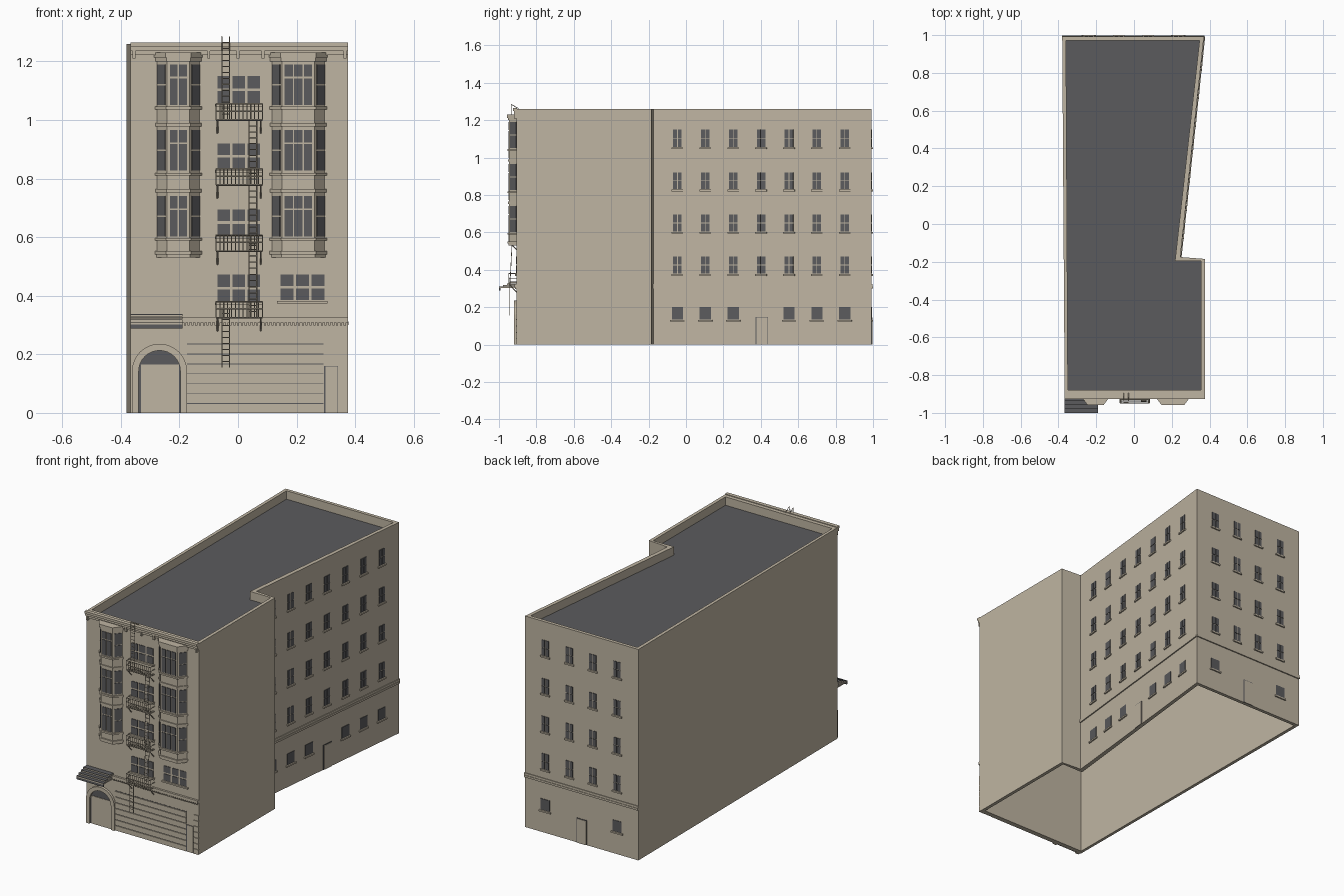
import bpy, bmesh
from math import sin, cos, pi
from mathutils import Vector

cube = bpy.data.objects.get("Cube")
if cube:
    bpy.data.objects.remove(cube, do_unlink=True)


def material(name, rgb):
    m = bpy.data.materials.new(name)
    m.use_nodes = True
    m.diffuse_color = (*rgb, 1)
    bsdf = m.node_tree.nodes["Principled BSDF"]
    bsdf.inputs["Base Color"].default_value = (*rgb, 1)
    bsdf.inputs["Roughness"].default_value = 0.9
    return m


STONE = material("warm stone", (0.52, 0.46, 0.36))
DARK = material("dark grey", (0.105, 0.105, 0.11))
parts = {}


def part(name, mat):
    return parts.setdefault(name, (bmesh.new(), mat))[0]


def solid(bm, pts, vec):
    """Extrude a flat outline along vec into a closed solid."""
    a = [bm.verts.new(p) for p in pts]
    b = [bm.verts.new(Vector(p) + vec) for p in pts]
    faces = [bm.faces.new(a), bm.faces.new(b[::-1])]
    for i in range(len(a)):
        j = (i + 1) % len(a)
        faces.append(bm.faces.new((a[i], b[i], b[j], a[j])))
    bmesh.ops.recalc_face_normals(bm, faces=faces)


class Wall:
    """Local frame of a wall: u along it, z up, d outwards."""
    def __init__(self, origin, target):
        self.o = Vector((*origin, 0))
        self.t = (Vector((*target, 0)) - self.o).normalized()
        self.n = Vector((self.t.y, -self.t.x, 0))
        self.length = (Vector((*target, 0)) - self.o).length

    def at(self, u, z, d=0):
        return self.o + self.t * u + self.n * d + Vector((0, 0, z))

    def prism(self, bm, outline, d0, d1):
        solid(bm, [self.at(u, z, d0) for u, z in outline], self.n * (d1 - d0))

    def box(self, bm, u0, u1, z0, z1, d1, d0=-0.002):
        self.prism(bm, [(u0, z0), (u1, z0), (u1, z1), (u0, z1)], d0, d1)

    def window(self, name, u0, u1, z0, z1, cols=2, rows=2, gap=0.006, sill=0.008):
        w, h = (u1 - u0 + gap) / cols, (z1 - z0 + gap) / rows
        for c in range(cols):
            for r in range(rows):
                u, z = u0 + c * w, z0 + r * h
                self.box(part(name + "_panes", DARK), u, u + w - gap, z, z + h - gap, 0.003)
        if sill:
            self.box(part(name + "_sills", STONE), u0 - sill, u1 + sill, z0 - 0.012, z0 - 0.003, 0.008)


# Building shell with parapet, roof well and hollow inside
outer = [(-0.367, -0.905), (0.375, -0.905), (0.375, -0.185), (0.245, -0.175), (0.37, 0.992), (-0.38, 0.992)]
inner = [(-0.35, -0.88), (0.355, -0.88), (0.355, -0.197), (0.217, -0.197), (0.347, 0.972), (-0.36, 0.972)]
TOP, ROOF = 1.26, 1.21
bm = bmesh.new()
rings = [[bm.verts.new((x, y, z)) for x, y in ring] for ring, z in
         ((inner, 1.19), (inner, 0), (outer, 0), (outer, TOP), (inner, TOP), (inner, ROOF))]
for lo, hi in zip(rings, rings[1:]):
    for i in range(len(lo)):
        j = (i + 1) % len(lo)
        bm.faces.new((lo[i], lo[j], hi[j], hi[i]))
bm.faces.new(rings[0])
bm.faces.new(rings[-1]).material_index = 1
bmesh.ops.recalc_face_normals(bm, faces=bm.faces)
mesh = bpy.data.meshes.new("building_shell")
bm.to_mesh(mesh)
bm.free()
mesh.materials.append(STONE)
mesh.materials.append(DARK)
bpy.context.collection.objects.link(bpy.data.objects.new("building_shell", mesh))

front = Wall((0, -0.905), (1, -0.905))
side = Wall(outer[3], outer[4])
back = Wall(outer[4], outer[5])
rows = [(0.38, 0.472), (0.605, 0.695), (0.832, 0.92), (1.058, 1.15)]

# Side and rear windows, doors and belt course
side_cols = [0.13 + 0.15 * i for i in range(7)]
back_cols = [0.135, 0.295, 0.45, 0.61]
for wall, name, cols, ground, door in (
        (side, "side_window", side_cols, [0, 1, 2, 4, 5, 6], 0.583),
        (back, "rear_window", back_cols, [0, 3], 0.375)):
    for u in cols:
        for z0, z1 in rows:
            wall.window(name, u - 0.023, u + 0.023, z0, z1, 2, 2, 0.004)
    for i in ground:
        wall.window(name, cols[i] - 0.03, cols[i] + 0.03, 0.135, 0.2, 1, 1)
    wall.box(part("service_door_frames", DARK), door - 0.034, door + 0.034, 0, 0.148, 0.002)
    wall.box(part("service_doors", STONE), door - 0.028, door + 0.032, 0, 0.144, 0.004)
    wall.box(part("belt_course", STONE), -0.002, wall.length, 0.3, 0.312, 0.007)
    wall.box(part("belt_course", STONE), -0.002, wall.length, 0.312, 0.325, 0.004)

# Front cornice and its brackets
for z0, z1, d in ((1.222, 1.236, 0.007), (1.236, 1.25, 0.014), (1.25, 1.264, 0.021)):
    front.box(part("cornice", STONE), -0.367, 0.375, z0, z1, d)
for u in (-0.355, -0.1, 0.0, 0.085, 0.365):
    front.box(part("cornice_brackets", STONE), u - 0.005, u + 0.005, 1.21, 1.236, 0.014)

# Flat front windows
for z0, z1 in rows:
    front.window("front_window", -0.07, 0.075, z0, z1, 3, 2, 0.009)
front.window("front_window", 0.145, 0.295, 0.385, 0.472, 3, 2, 0.009, 0.011)

# Dentil belt and rusticated ground floor courses
front.box(part("dentil_belt", STONE), -0.367, 0.375, 0.308, 0.325, 0.012)
for i in range(43):
    u = -0.185 + i * 0.013
    front.box(part("dentils", STONE), u, u + 0.007, 0.298, 0.308, 0.009)
for i in range(7):
    z = i * 0.034
    front.box(part("stone_courses", STONE), -0.175, 0.292, z, z + 0.029, 0.005)
    front.box(part("stone_courses", STONE), 0.343, 0.375, z, z + 0.029, 0.005)
    front.box(part("course_joints", DARK), -0.175, 0.292, z + 0.03, z + 0.033, 0.001)


# Arched entrance
def arch(r, spring=0.142, n=16):
    arc = [(-0.268 + r * cos(pi * i / n), spring + r * sin(pi * i / n)) for i in range(n + 1)]
    return [(arc[0][0], 0)] + arc + [(arc[-1][0], 0)]


front.prism(part("entrance_arch", STONE), arch(0.094) + arch(0.071)[::-1], -0.002, 0.014)
front.prism(part("fanlight", DARK), arch(0.071), -0.002, 0.002)
front.box(part("entrance_door", STONE), -0.332, -0.202, 0, 0.166, 0.005)
front.box(part("front_side_door_frame", DARK), 0.293, 0.342, 0, 0.16, 0.002)
front.box(part("front_side_door", STONE), 0.299, 0.34, 0, 0.158, 0.004)

# Stepped awning over the entrance
for i in range(4):
    d, z = 0.095 - i * 0.021, 0.302 + i * 0.009
    front.box(part("awning_slats", STONE), -0.367, -0.19, z, z + 0.006, d)
    front.box(part("awning_covers", DARK), -0.367, -0.19, z + 0.006, z + 0.008, d)
front.box(part("awning_fascia", DARK), -0.367, -0.19, 0.289, 0.302, 0.095, 0.088)


# Bay windows: stacked trapezoid prisms with glazed faces
def bay(name, x0, x1, cols):
    def outline(grow):
        y = -0.947 - grow
        return [(x0 - grow, -0.9), (x0 + 0.038 - grow / 2, y), (x1 - 0.038 + grow / 2, y), (x1 + grow, -0.9)]

    def slab(z0, z1, grow):
        solid(part(name, STONE), [(x, y, z0) for x, y in outline(grow)], Vector((0, 0, z1 - z0)))

    slab(0.53, 1.215, 0)
    for z, h, g in ((0.53, 0.01, 0.002), (0.54, 0.012, 0.008), (0.588, 0.01, 0.008), (0.752, 0.012, 0.006),
                    (0.81, 0.01, 0.008), (0.978, 0.012, 0.006), (1.036, 0.01, 0.008),
                    (1.2, 0.013, 0.006), (1.213, 0.018, 0.01)):
        slab(z, z + h, g)
    pts = outline(0)
    for i in range(3):
        w = Wall(pts[i], pts[i + 1])
        inset = 0.009
        for z0 in (0.602, 0.828, 1.052):
            if i == 1:
                w.window(name + "_window", inset, w.length - inset, z0, z0 + 0.09, cols, 1, 0.005, 0)
                w.window(name + "_window", inset, w.length - inset, z0 + 0.096, z0 + 0.138, cols, 1, 0.005, 0)
            else:
                w.window(name + "_window", inset, w.length - inset, z0, z0 + 0.138, 1, 2, 0.005, 0)


bay("right_bay", -0.28, -0.127, 2)
bay("left_bay", 0.112, 0.3, 3)


# Fire escape: balconies, brackets and ladders
def bar(name, p, q, r=0.0013):
    p, q = front.at(*p), front.at(*q)
    along = (q - p).normalized()
    s = along.orthogonal().normalized() * r
    t = along.cross(s)
    solid(part(name, STONE), [p + s + t, p - s + t, p - s - t, p + s - t], q - p)


def ladder(u, z0, z1, d0, d1):
    for e in (u, u + 0.026):
        bar("fire_ladders", (e, z0, d0), (e, z1, d1))
    n = int((z1 - z0) / 0.02)
    for i in range(1, n):
        f = i / n
        z, d = z0 + (z1 - z0) * f, d0 + (d1 - d0) * f
        bar("fire_ladders", (u, z, d), (u + 0.026, z, d))


L, R, D = -0.075, 0.083, 0.042
for z in (0.325, 0.552, 0.778, 1.0):
    for i in range(5):
        d = 0.004 + i * (D - 0.004) / 4
        bar("balcony_floors", (L, z, d), (R, z, d), 0.002)
    for h in (0.03, 0.055):
        bar("balcony_rails", (L, z + h, D), (R, z + h, D), 0.0017)
        for u in (L, R):
            bar("balcony_rails", (u, z + h, 0), (u, z + h, D), 0.0017)
    for i in range(13):
        u = L + (R - L) * i / 12
        bar("balcony_rails", (u, z, D), (u, z + 0.055, D))
    for u in (L + 0.005, R - 0.005):
        bar("balcony_brackets", (u, z - 0.045, 0), (u, z, D), 0.002)
        bar("balcony_brackets", (u, z, 0), (u, z, D), 0.002)
for z0, z1 in ((0.325, 0.6), (0.552, 0.778), (0.778, 1.0)):
    ladder(0.038, z0, z1, 0.036, 0.022)
ladder(-0.055, 0.155, 0.36, 0.04, 0.04)
ladder(-0.055, 1.0, 1.285, 0.03, 0.03)
for u in (-0.055, -0.029):
    bar("fire_ladders", (u, 1.285, 0.03), (u, 1.262, -0.01))

for name, (bm, mat) in parts.items():
    mesh = bpy.data.meshes.new(name)
    bm.to_mesh(mesh)
    bm.free()
    mesh.materials.append(mat)
    bpy.context.collection.objects.link(bpy.data.objects.new(name, mesh))
